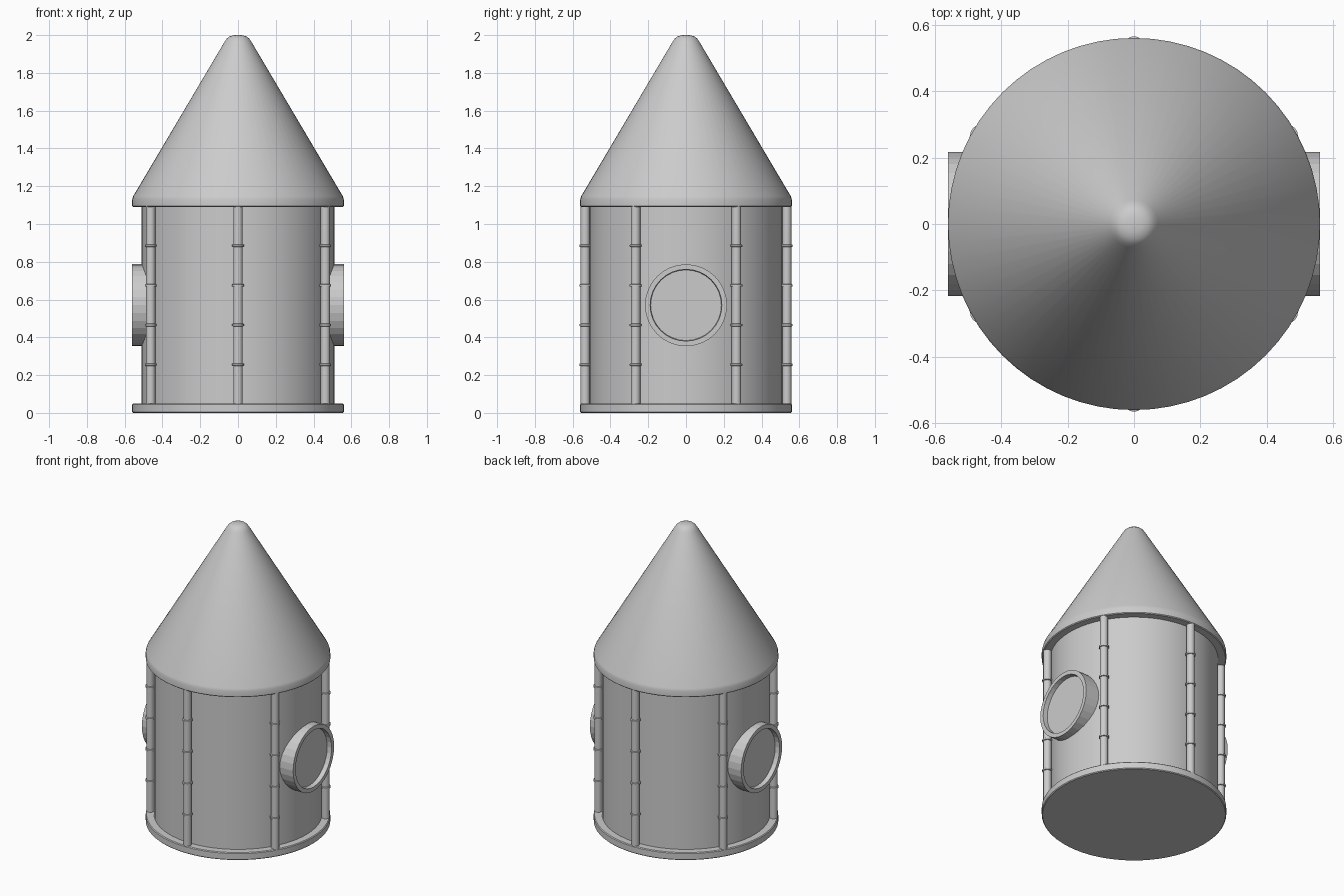
import bpy, math
from mathutils import Matrix

if "Cube" in bpy.data.objects:
    bpy.data.objects.remove(bpy.data.objects["Cube"])

grey = bpy.data.materials.new("plain_grey")
grey.diffuse_color = (0.6, 0.6, 0.6, 1)
grey.use_nodes = True
grey.node_tree.nodes["Principled BSDF"].inputs["Base Color"].default_value = grey.diffuse_color


def lathe(name, profile, sides, matrix=Matrix(), smooth=True):
    """Revolve (radius, height) points around z; radius 0 ends become poles."""
    verts, rings, faces = [], [], []
    for r, z in profile:
        n = 1 if r == 0 else sides
        rings.append([len(verts) + i for i in range(n)])
        for i in range(n):
            a = 2 * math.pi * i / sides
            verts.append((r * math.cos(a), r * math.sin(a), z))
    for lo, hi in zip(rings, rings[1:]):
        for i in range(sides):
            j = (i + 1) % sides
            quad = [lo[i % len(lo)], lo[j % len(lo)], hi[j % len(hi)], hi[i % len(hi)]]
            faces.append(list(dict.fromkeys(quad)))
    mesh = bpy.data.meshes.new(name)
    mesh.from_pydata(verts, [], faces)
    mesh.materials.append(grey)
    obj = bpy.data.objects.new(name, mesh)
    bpy.context.collection.objects.link(obj)
    mesh.transform(matrix)
    if smooth:
        bpy.ops.object.select_all(action='DESELECT')
        obj.select_set(True)
        bpy.context.view_layer.objects.active = obj
        bpy.ops.object.shade_smooth_by_angle(angle=math.radians(30))
    return obj


# base disc, drum and conical roof
lathe("base", [(0, 0), (0.555, 0), (0.56, 0.005), (0.56, 0.045), (0.555, 0.05), (0, 0.05)], 64)
lathe("drum", [(0, 0.04), (0.51, 0.04), (0.51, 1.1), (0, 1.1)], 64)
lathe("roof", [(0, 1.09), (0.555, 1.09), (0.56, 1.095), (0.56, 1.13), (0.555, 1.147),
               (0.072, 1.963), (0.06, 1.981), (0.045, 1.993), (0.025, 1.999), (0, 2.0)], 64)

# six poles with four collars each, all in one profile
profile = [(0, 0.045), (0.025, 0.045)]
for z in (0.255, 0.465, 0.675, 0.885):
    profile += [(0.025, z - 0.007), (0.031, z - 0.005), (0.031, z + 0.005), (0.025, z + 0.007)]
profile += [(0.025, 1.095), (0, 1.095)]
for k in range(6):
    a = math.radians(30 + 60 * k)
    lathe(f"pole_{k + 1}", profile, 16,
          Matrix.Translation((0.534 * math.cos(a), 0.534 * math.sin(a), 0)))

# round windows on both sides: raised rim with a recessed pane
for name, sx in (("right", 1), ("left", -1)):
    m = Matrix.Translation((0, 0, 0.57)) @ Matrix.Rotation(sx * math.pi / 2, 4, 'Y')
    lathe(f"window_{name}", [(0, 0.42), (0.217, 0.42), (0.217, 0.56), (0.19, 0.56),
                             (0.187, 0.53), (0, 0.53)], 32, m, smooth=False)
